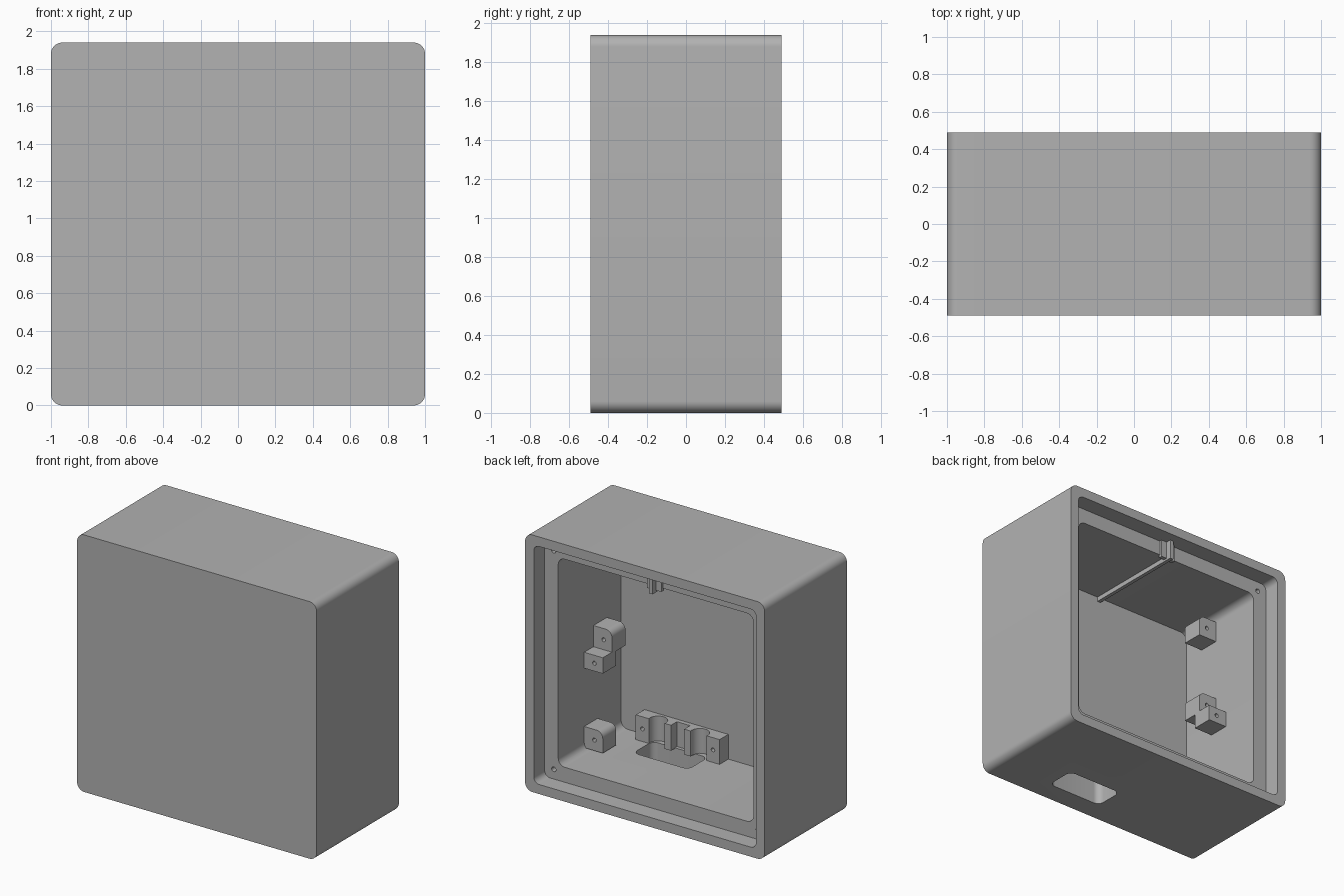
import bpy, bmesh
from mathutils import Matrix, Vector

if "Cube" in bpy.data.objects:
    bpy.data.objects.remove(bpy.data.objects["Cube"], do_unlink=True)

grey = bpy.data.materials.new("plain grey")
grey.use_nodes = True
GREY = (0.445, 0.445, 0.445, 1)
grey.diffuse_color = GREY
grey.node_tree.nodes["Principled BSDF"].inputs["Base Color"].default_value = GREY


def finish(name, bm):
    bmesh.ops.recalc_face_normals(bm, faces=bm.faces)
    mesh = bpy.data.meshes.new(name)
    bm.to_mesh(mesh)
    bm.free()
    mesh.materials.append(grey)
    ob = bpy.data.objects.new(name, mesh)
    bpy.context.scene.collection.objects.link(ob)
    return ob


def box(name, lo, hi, axis=None, radius=0, keep=lambda p: True):
    """Box between two corners; edges along axis that pass keep are rounded."""
    lo, hi = Vector(lo), Vector(hi)
    bm = bmesh.new()
    bmesh.ops.create_cube(bm, size=1)
    for v in bm.verts:
        v.co = Vector(a + (b - a) * (c + 0.5) for a, b, c in zip(lo, hi, v.co))
    if axis is not None:
        edges = []
        for e in bm.edges:
            a, b = e.verts[0].co, e.verts[1].co
            if abs((b - a).normalized()[axis]) > 0.9 and keep((a + b) / 2 - (lo + hi) / 2):
                edges.append(e)
        bmesh.ops.bevel(bm, geom=edges, offset=radius, segments=8, profile=0.5,
                        affect='EDGES')
    return finish(name, bm)


def rod(name, centre, radius, length, axis):
    bm = bmesh.new()
    turn = Matrix.Rotation(1.5707963, 4, 'X') if axis == 1 else Matrix()
    bmesh.ops.create_cone(bm, cap_ends=True, segments=20, radius1=radius, radius2=radius,
                          depth=length, matrix=Matrix.Translation(centre) @ turn)
    return finish(name, bm)


def cut(ob, cutters):
    bpy.context.view_layer.objects.active = ob
    for c in cutters:
        c.hide_render = True
        mod = ob.modifiers.new("cut", 'BOOLEAN')
        mod.operation, mod.solver, mod.object = 'DIFFERENCE', 'EXACT', c
        bpy.ops.object.modifier_apply(modifier=mod.name)
        bpy.data.objects.remove(c, do_unlink=True)


def smooth(ob):
    bpy.ops.object.select_all(action='DESELECT')
    ob.select_set(True)
    bpy.context.view_layer.objects.active = ob
    bpy.ops.object.shade_smooth_by_angle(angle=0.6)


TOP, BACK, LEDGE, INNER = 1.94, 0.49, 0.36, -0.39
WALL = 0.185          # thick wall around the cavity
RIM = 0.072           # thin rim around the lid recess
HALF = 1 - WALL

# Enclosure: rounded shell, lid recess, cavity, floor port and screw holes
shell = box("enclosure_shell", (-1, -BACK, 0), (1, BACK, TOP), 1, 0.06)
cutters = [
    box("recess", (RIM - 1, LEDGE, RIM), (1 - RIM, 0.6, TOP - RIM), 1, 0.045),
    box("cavity", (-HALF, INNER, WALL), (HALF, 0.5, TOP - WALL), 1, 0.055),
    box("port", (0.05, -0.33, -0.1), (0.51, -0.1, 0.3), 2, 0.05),
]
for x in (-0.852, 0.852):
    for z in (0.145, TOP - 0.145):
        cutters.append(rod("screw", (x, LEDGE, z), 0.018, 0.3, 1))
cut(shell, cutters)
smooth(shell)

# Side bosses: (name, front y, bottom z, top z, rounded)
bosses = [
    ("upper_boss", -0.06, 1.55, 1.71, True),
    ("middle_boss", -0.06, 0.91, 1.08, True),
    ("middle_step", 0.05, 0.80, 0.92, False),
    ("lower_boss", 0.05, 0.20, 0.36, True),
]
for side, label in ((1, "left"), (-1, "right")):
    for name, y, z0, z1, rounded in bosses:
        xs = sorted((side * 0.66, side * (HALF + 0.01)))
        ob = box(f"{label}_{name}", (xs[0], y - 0.16, z0), (xs[1], y, z1),
                 1 if rounded else None, 0.05,
                 lambda p: p.z > 0 and p.x * side < 0)
        cut(ob, [rod("hole", (side * 0.73, y, (z0 + z1) / 2), 0.015, 0.16, 1)])
        smooth(ob)

# Connector cradle above the port: bar with two round scoops and a middle slot
MID, FRONT = 0.27, -0.286
cradle = box("connector_cradle", (MID - 0.35, INNER - 0.01, WALL - 0.005),
             (MID + 0.35, FRONT, 0.372))
cutters = [box("slot", (MID - 0.055, FRONT - 0.07, 0), (MID + 0.055, 0, 0.6))]
for s in (-1, 1):
    cutters.append(rod("scoop", (MID + s * 0.175, FRONT - 0.015, 0.3), 0.068, 0.6, 2))
    cutters.append(rod("hole", (MID + s * 0.295, FRONT, 0.28), 0.015, 0.12, 1))
cut(cradle, cutters)
smooth(cradle)

# Ceiling rib and its small lid catch
CEIL = TOP - WALL
box("ceiling_rib", (-0.014, INNER - 0.01, CEIL - 0.035), (0.014, LEDGE, CEIL + 0.01))
box("catch_stem", (-0.014, LEDGE - 0.06, CEIL - 0.035), (0.014, LEDGE + 0.06, TOP - RIM + 0.01))
box("catch_plate", (-0.06, LEDGE - 0.01, CEIL - 0.02), (0.06, LEDGE + 0.02, TOP - RIM + 0.01))
